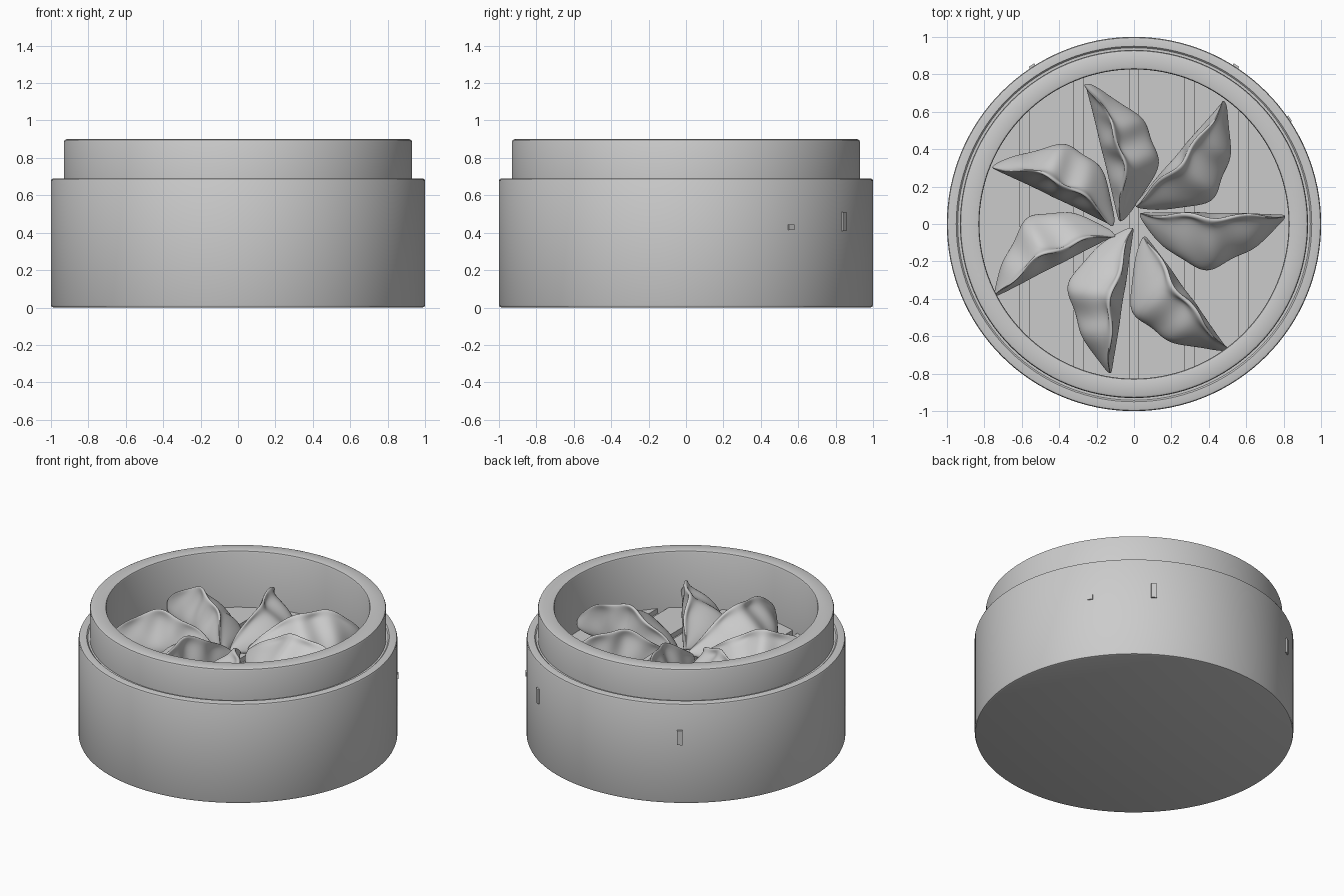
import bpy, bmesh, math
from mathutils import Vector

if "Cube" in bpy.data.objects:
    bpy.data.objects.remove(bpy.data.objects["Cube"])

FLOOR = 0.51


def finish(bm, name, angle=35):
    bmesh.ops.remove_doubles(bm, verts=bm.verts, dist=0.0005)
    bmesh.ops.recalc_face_normals(bm, faces=bm.faces)
    me = bpy.data.meshes.new(name)
    bm.to_mesh(me)
    bm.free()
    ob = bpy.data.objects.new(name, me)
    bpy.context.collection.objects.link(ob)
    bpy.ops.object.select_all(action='DESELECT')
    ob.select_set(True)
    bpy.context.view_layer.objects.active = ob
    bpy.ops.object.shade_smooth_by_angle(angle=math.radians(angle))
    return ob


def lathe(name, profile, steps=128):
    bm = bmesh.new()
    vs = [bm.verts.new((r, 0, z)) for r, z in profile]
    es = [bm.edges.new(p) for p in zip(vs, vs[1:])]
    bmesh.ops.spin(bm, geom=vs + es, cent=(0, 0, 0), axis=(0, 0, 1),
                   angle=2 * math.pi, steps=steps, use_duplicate=False)
    return finish(bm, name)


# Steamer body: outer wall, stepped lid rim, inner wall and sunken floor
lathe("steamer_body", [
    (0, 0), (0.985, 0), (0.996, 0.004), (1, 0.015), (1, 0.678), (0.996, 0.687),
    (0.985, 0.69), (0.95, 0.69), (0.942, 0.682), (0.93, 0.682), (0.93, 0.885),
    (0.926, 0.895), (0.915, 0.9), (0.84, 0.9), (0.83, 0.897), (0.826, 0.888),
    (0.826, 0.475), (0, 0.475)])


# Floor slats: strips of a disc with narrow gaps between them
def slat(name, x0, x1, r=0.835, n=12):
    bm = bmesh.new()
    xs = [x0 + (x1 - x0) * i / n for i in range(n + 1)]
    arc = [(x, math.sqrt(max(r * r - x * x, 0.0001))) for x in xs]
    pts = arc + [(x, -y) for x, y in reversed(arc)]
    f = bm.faces.new([bm.verts.new((x, y, 0.47)) for x, y in pts])
    top = bmesh.ops.extrude_face_region(bm, geom=[f])["geom"]
    for v in top:
        if isinstance(v, bmesh.types.BMVert):
            v.co.z = FLOOR
    finish(bm, name, 30)


gaps = [-0.585, -0.295, 0, 0.295, 0.585]
starts = [-0.83] + [g + 0.025 for g in gaps]
ends = [g - 0.025 for g in gaps] + [0.83]
for i, (a, b) in enumerate(zip(starts, ends)):
    slat(f"floor_slat_{i + 1}", a, b)

# Bar ends poking through the back of the wall
for i, (x, y, z, h) in enumerate([(-0.545, 0.845, 0.46, 0.1), (0.545, 0.845, 0.46, 0.1),
                                  (0.83, 0.562, 0.43, 0.03)]):
    bpy.ops.mesh.primitive_cube_add(size=1, location=(x * 0.98, y * 0.98, z),
                                    rotation=(0, 0, math.atan2(y, x)))
    peg = bpy.context.object
    peg.name = f"bar_end_{i + 1}"
    peg.scale = (0.05, 0.035, h)

# Dumpling cross-section: (body share, ridge share, height share)
SECTION = [(0, 1, 1.0), (0.06, 1, 0.98), (0.11, 0.9, 0.86), (0.3, 0.7, 0.77), (0.58, 0.4, 0.64),
           (0.86, 0.1, 0.42), (1.0, 0, 0.2), (0.93, 0, 0.04), (0.6, 0, 0), (0.2, 0, 0),
           (0.0, 0, 0.04), (-0.04, 0.1, 0.25), (0.0, 0.45, 0.55), (0.01, 0.85, 0.82),
           (-0.05, 1, 0.97)]


def dumpling(name, inner, outer, bend, phase, n=20):
    bm = bmesh.new()
    a, b = Vector(inner), Vector(outer)
    along = b - a
    side = Vector((along.y, -along.x)).normalized()
    rings = []
    for i in range(n + 1):
        u = i / n
        s = math.sin(math.pi * u)
        fold = math.sin(u * 17 + phase)
        width = 0.022 + 0.29 * max(s, 0) ** 0.95 * (1 + 0.06 * fold)
        width *= 1 + 0.12 * math.cos(math.pi * u + 0.4)
        height = 0.075 + 0.03 * u + 0.205 * max(math.sin(math.pi * u ** 1.15), 0) ** 0.8
        height += 0.012 * fold * s
        ridge = bend * s + 0.014 * math.sin(u * 15 + phase)
        lift = 0.05 * (1 - s) ** 3
        ring = []
        for w, r, h in SECTION:
            span = width - max(ridge, 0) * r
            crease = 0.014 * s * math.sin(u * 24 + phase + h * 3) * (0.3 < h < 0.9)
            p = a + along * u + side * (w * span + r * ridge + crease)
            ring.append(bm.verts.new((p.x, p.y, FLOOR + lift + h * (height - lift))))
        rings.append(ring)
    m = len(SECTION)
    for r0, r1 in zip(rings, rings[1:]):
        for j in range(m):
            k = (j + 1) % m
            bm.faces.new((r0[j], r0[k], r1[k], r1[j]))
    bm.faces.new(rings[0])
    bm.faces.new(rings[-1])
    ob = finish(bm, name, 180)
    sub = ob.modifiers.new("smooth", 'SUBSURF')
    sub.levels = sub.render_levels = 2


# Seven dumplings in a pinwheel: inner tip, outer tip, ridge bend
DUMPLINGS = [((0.03, 0.06), (0.81, 0.05), 0.02),
             ((0.0, 0.10), (0.48, 0.66), 0.04),
             ((-0.08, 0.01), (-0.26, 0.75), 0.10),
             ((-0.11, -0.01), (-0.76, 0.30), 0.09),
             ((-0.10, -0.06), (-0.74, -0.39), 0.08),
             ((0.0, -0.02), (-0.12, -0.80), 0.06),
             ((0.06, -0.06), (0.50, -0.67), 0.03)]
for i, (p, q, bend) in enumerate(DUMPLINGS):
    dumpling(f"dumpling_{i + 1}", p, q, bend, i * 1.3)
